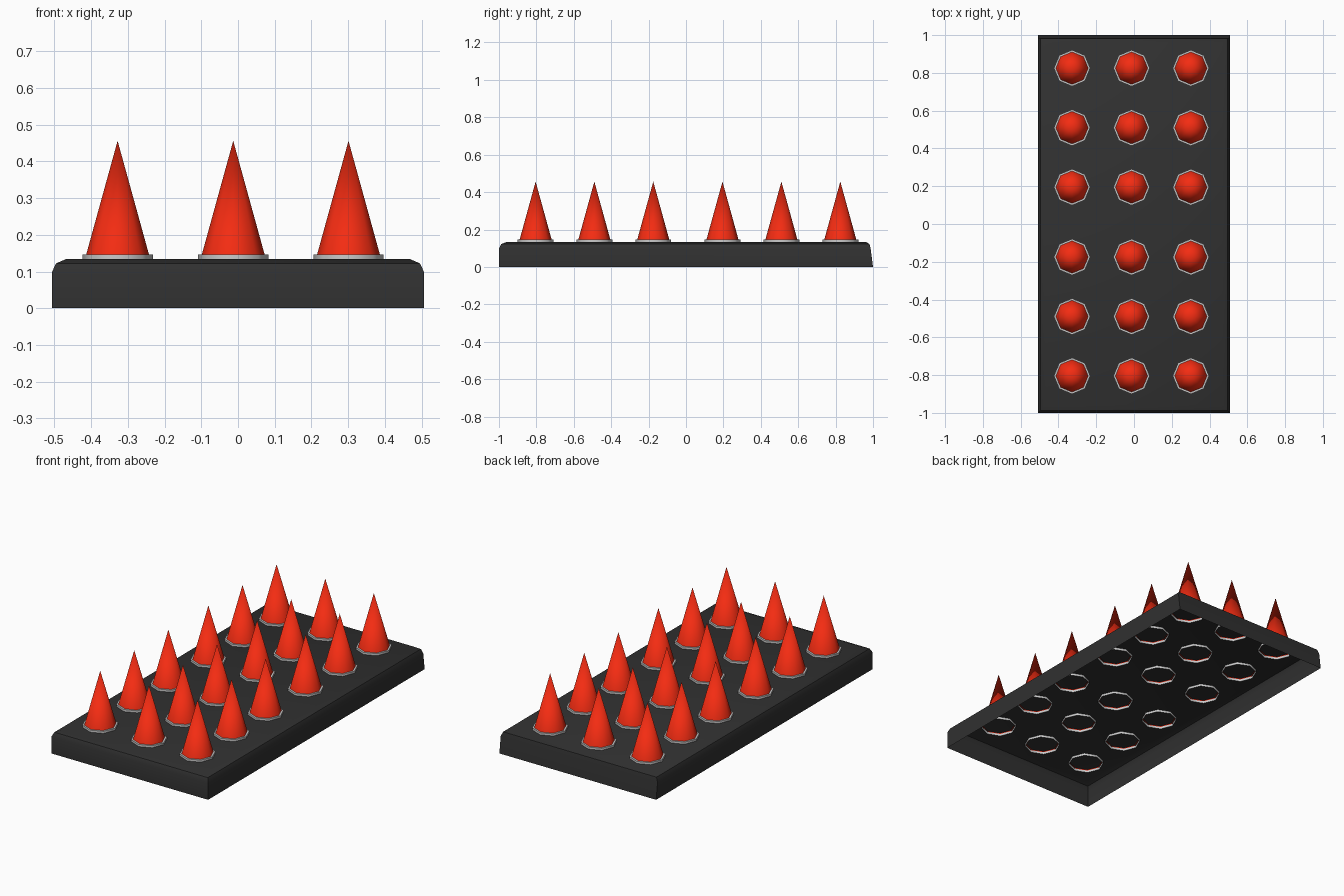
import bpy, bmesh
from math import cos, sin, pi, radians

if "Cube" in bpy.data.objects:
    bpy.data.objects.remove(bpy.data.objects["Cube"])


def material(name, color):
    m = bpy.data.materials.new(name)
    m.diffuse_color = color
    m.use_nodes = True
    m.node_tree.nodes["Principled BSDF"].inputs["Base Color"].default_value = m.diffuse_color
    return m


DARK = material("dark_base", (0.03, 0.03, 0.03, 1))
RED = material("red_spike", (0.9, 0.025, 0.006, 1))
PALE = material("pale_collar", (0.6, 0.6, 0.58, 1))


def skin(name, loops, mat, cap, angle):
    """Join a stack of equal-length point loops with quads."""
    bm = bmesh.new()
    rows = [[bm.verts.new(p) for p in loop] for loop in loops]
    for a, b in zip(rows, rows[1:]):
        n = len(a)
        for i in range(n):
            j = (i + 1) % n
            bm.faces.new((a[i], a[j], b[j], b[i]))
    if cap:
        bm.faces.new(rows[-1])
    bmesh.ops.remove_doubles(bm, verts=bm.verts, dist=1e-5)
    me = bpy.data.meshes.new(name)
    bm.to_mesh(me)
    bm.free()
    me.materials.append(mat)
    ob = bpy.data.objects.new(name, me)
    bpy.context.collection.objects.link(ob)
    bpy.context.view_layer.objects.active = ob
    ob.select_set(True)
    bpy.ops.object.shade_smooth_by_angle(angle=radians(angle))
    ob.select_set(False)
    return ob


def rect(x, front, back, z):
    return [(-x, front, z), (x, front, z), (x, back, z), (-x, back, z)]


def octagon(r, z):
    return [(r * cos(i * pi / 4), r * sin(i * pi / 4), z) for i in range(8)]


# Base: open-bottomed tray with rounded upper edge and leaning back wall
skin("base", [rect(0.507, -1, 1, 0), rect(0.507, -1, 0.987, 0.098),
              rect(0.496, -0.988, 0.981, 0.122), rect(0.468, -0.958, 0.962, 0.134)],
     DARK, True, 40)

# One collar and one spike, both open underneath
collar = skin("collar", [octagon(0.096, 0.12), octagon(0.096, 0.146), octagon(0.084, 0.146)],
              PALE, False, 50)
spike = skin("spike", [octagon(0.09, 0.13), octagon(0, 0.456)], RED, False, 60)

# Repeat them on a three by six grid
for x in (-0.328, -0.013, 0.301):
    for y in (-0.804, -0.49, -0.175, 0.195, 0.51, 0.825):
        for src in (collar, spike):
            ob = src.copy()
            ob.name = src.name.split(".")[0] + "_copy"
            ob.location = (x, y, 0)
            bpy.context.collection.objects.link(ob)
bpy.data.objects.remove(collar)
bpy.data.objects.remove(spike)
